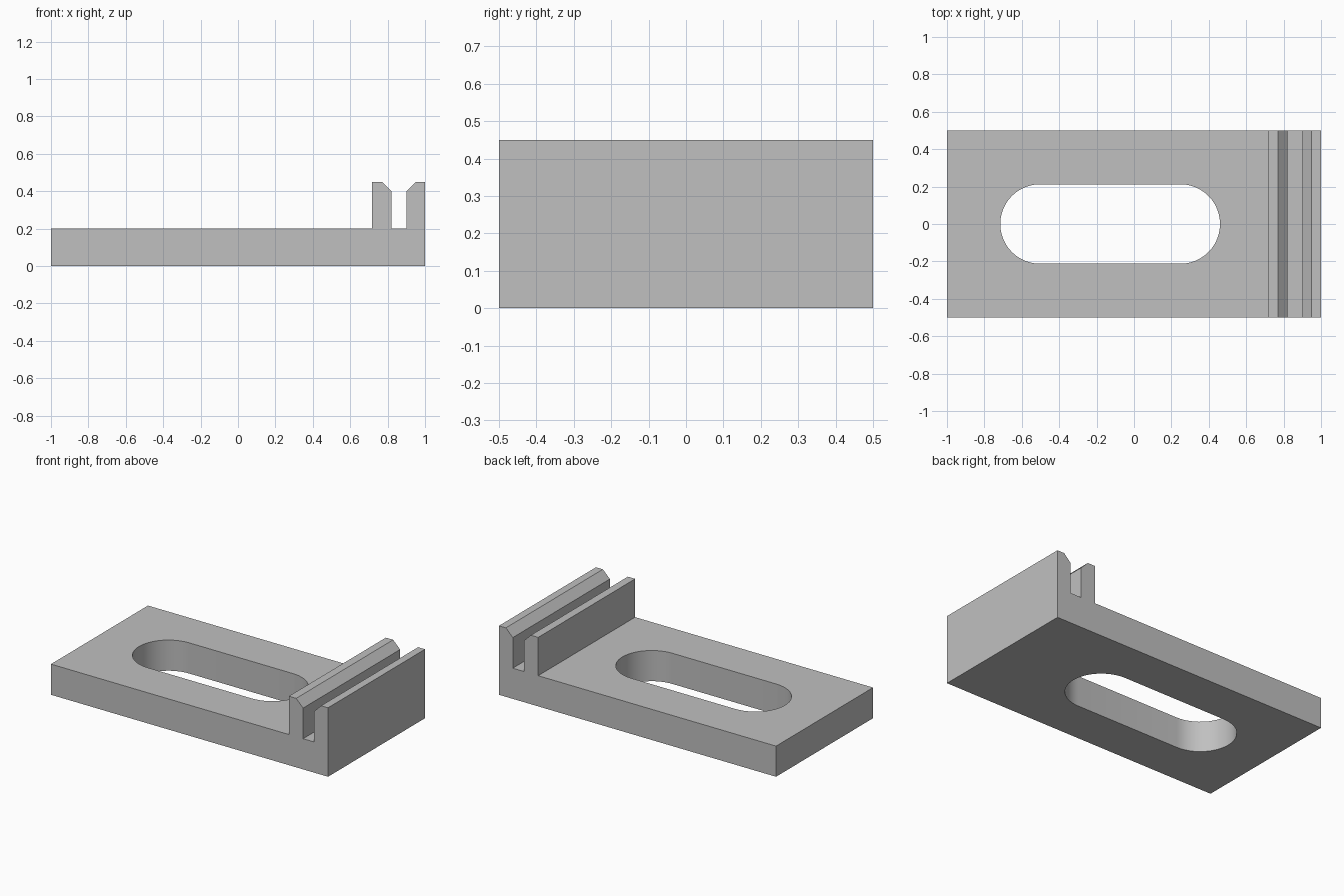
import bpy, bmesh
from math import pi, sin, cos, radians

cube = bpy.data.objects.get("Cube")
if cube:
    bpy.data.objects.remove(cube, do_unlink=True)

grey = bpy.data.materials.new("plain grey")
grey.use_nodes = True
grey.diffuse_color = (0.53, 0.53, 0.53, 1)
grey.node_tree.nodes["Principled BSDF"].inputs["Base Color"].default_value = grey.diffuse_color


def prism(name, outline, offset):
    """Extrude a closed outline of 3D points along an offset."""
    bm = bmesh.new()
    face = bm.faces.new([bm.verts.new(p) for p in outline])
    ext = bmesh.ops.extrude_face_region(bm, geom=[face])
    moved = [v for v in ext["geom"] if isinstance(v, bmesh.types.BMVert)]
    bmesh.ops.translate(bm, verts=moved, vec=offset)
    bmesh.ops.recalc_face_normals(bm, faces=bm.faces)
    mesh = bpy.data.meshes.new(name)
    bm.to_mesh(mesh)
    bm.free()
    mesh.materials.append(grey)
    obj = bpy.data.objects.new(name, mesh)
    bpy.context.collection.objects.link(obj)
    return obj


# Base plate with two chamfered jaws, as one side profile (x, z)
profile = [(-1, 0), (1, 0), (1, 0.45), (0.95, 0.45), (0.9, 0.4), (0.9, 0.2),
           (0.82, 0.2), (0.82, 0.4), (0.77, 0.45), (0.717, 0.45),
           (0.717, 0.2), (-1, 0.2)]
base = prism("slotted_base", [(x, -0.5, z) for x, z in profile], (0, 1, 0))

# Rounded slot through the plate
radius, centre, half, steps = 0.2125, -0.1275, 0.375, 24
slot = []
for side in (1, -1):
    for i in range(steps + 1):
        a = pi * i / steps - pi / 2
        slot.append((centre + side * (half + radius * cos(a)),
                     side * radius * sin(a), -0.1))
cutter = prism("slot_cutter", slot, (0, 0, 0.4))
cutter.hide_render = True

cut = base.modifiers.new("slot", "BOOLEAN")
cut.operation = "DIFFERENCE"
cut.solver = "EXACT"
cut.object = cutter
bpy.ops.object.select_all(action="DESELECT")
bpy.context.view_layer.objects.active = base
base.select_set(True)
bpy.ops.object.modifier_apply(modifier=cut.name)
bpy.data.objects.remove(cutter, do_unlink=True)

# Smooth slot ends, crisp edges
bpy.ops.object.shade_smooth_by_angle(angle=radians(30))
